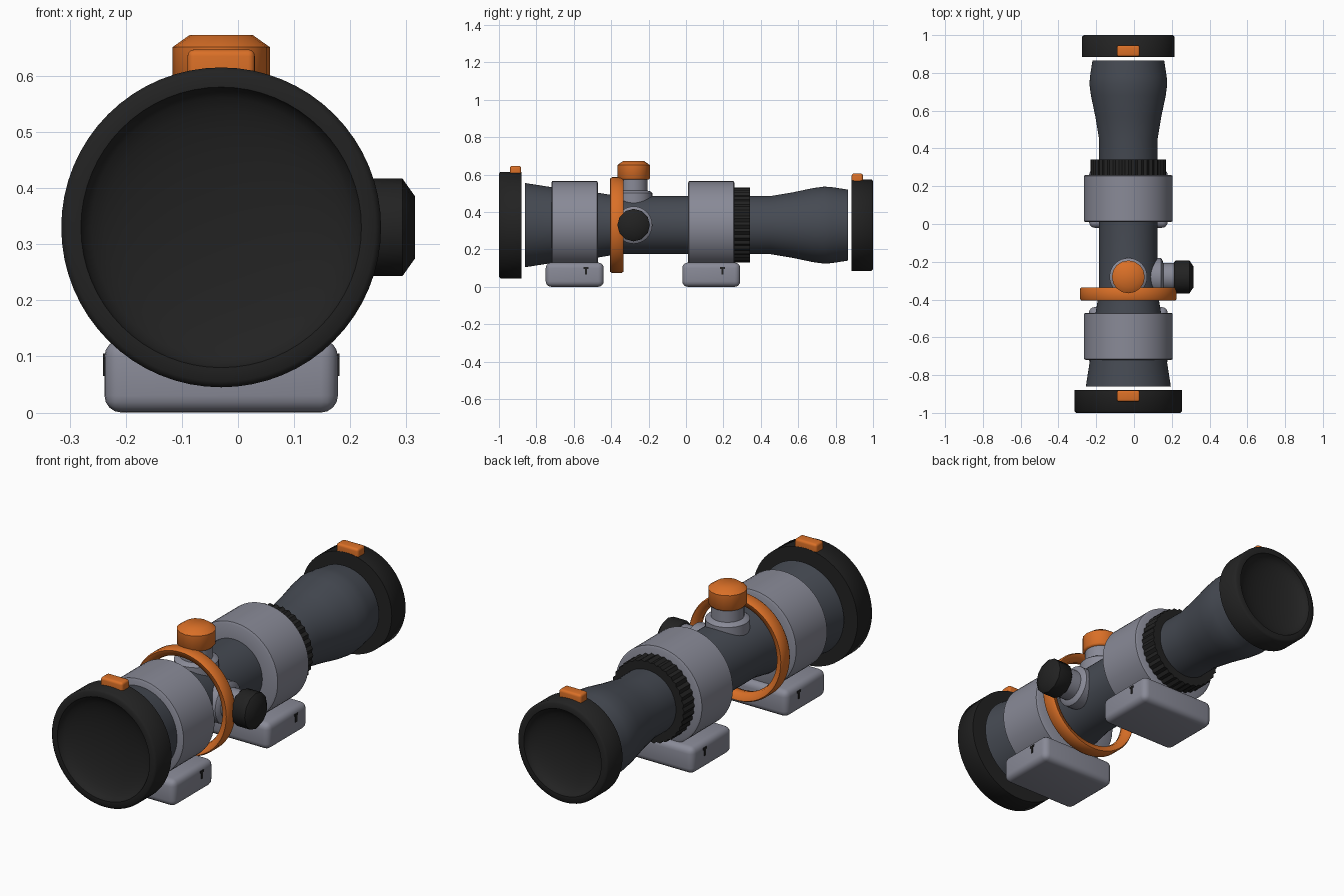
import bpy, bmesh, math
from mathutils import Matrix

cube = bpy.data.objects.get("Cube")
if cube:
    bpy.data.objects.remove(cube, do_unlink=True)

CX, CZ = -0.03, 0.33      # optical axis
KNOB_Y = -0.28            # turret position


def material(name, rgb):
    m = bpy.data.materials.new(name)
    m.use_nodes = True
    m.diffuse_color = (*rgb, 1)
    m.node_tree.nodes["Principled BSDF"].inputs["Base Color"].default_value = (*rgb, 1)
    return m


BLACK = material("black rubber", (0.016, 0.016, 0.016))
TUBE = material("dark blue grey", (0.06, 0.068, 0.085))
GREY = material("light grey metal", (0.25, 0.255, 0.31))
ORANGE = material("orange", (0.7, 0.16, 0.02))


def finish(bm, name, mat, angle):
    bmesh.ops.recalc_face_normals(bm, faces=bm.faces)
    mesh = bpy.data.meshes.new(name)
    bm.to_mesh(mesh)
    bm.free()
    mesh.materials.append(mat)
    ob = bpy.data.objects.new(name, mesh)
    bpy.context.collection.objects.link(ob)
    bpy.ops.object.select_all(action="DESELECT")
    ob.select_set(True)
    bpy.context.view_layer.objects.active = ob
    bpy.ops.object.shade_smooth_by_angle(angle=math.radians(angle))
    return ob


def lathe(name, profile, mat, axis="Y", at=(CX, 0, CZ), n=64, angle=35, ridge=1.0, closed=False):
    """Revolve (radius, distance) points; ridge scales every other column."""
    bm = bmesh.new()
    cols = []
    for i in range(n):
        a = 2 * math.pi * i / n
        k = ridge if i % 2 else 1.0
        cols.append([bm.verts.new((r * k * math.cos(a), r * k * math.sin(a), d)) for r, d in profile])
    steps = len(profile) if closed else len(profile) - 1
    for i in range(n):
        p, q = cols[i], cols[(i + 1) % n]
        for j in range(steps):
            k = (j + 1) % len(profile)
            bm.faces.new((p[j], q[j], q[k], p[k]))
    bmesh.ops.remove_doubles(bm, verts=bm.verts, dist=1e-5)
    turn = {"X": Matrix.Rotation(math.pi / 2, 4, "Y"),
            "Y": Matrix.Rotation(-math.pi / 2, 4, "X"),
            "Z": Matrix.Identity(4)}[axis]
    bm.transform(Matrix.Translation(at) @ turn)
    return finish(bm, name, mat, angle)


def box(name, center, size, mat, bevel=0.0):
    bm = bmesh.new()
    bmesh.ops.create_cube(bm, size=1)
    bm.transform(Matrix.Translation(center) @ Matrix.Diagonal((*size, 1)))
    if bevel:
        bmesh.ops.bevel(bm, geom=bm.edges[:], offset=bevel, segments=4, profile=0.5, affect="EDGES")
    return finish(bm, name, mat, 35)


# Main tube with flared objective and eyepiece
lathe("main_tube", [(0, -0.86), (0.225, -0.86), (0.2, -0.7), (0.178, -0.5), (0.155, -0.36),
                    (0.155, 0.45), (0.175, 0.57), (0.198, 0.68), (0.206, 0.74),
                    (0.203, 0.78), (0.19, 0.865), (0, 0.865)], TUBE)


# Dished end covers with their orange tabs
def cover(name, radius, outer, inner, tab_top):
    s = 1 if outer > inner else -1
    bowl = radius - 0.035
    dish = [(bowl * math.sin(t * math.pi / 16), outer - s * 0.07 * math.cos(t * math.pi / 16)) for t in range(9)]
    lathe(name, dish + [(radius - 0.01, outer), (radius, outer - s * 0.008),
                        (radius, inner), (0, inner)], BLACK, angle=60)
    z = CZ + radius
    box(name + "_tab", (CX, inner + s * 0.031, (z - 0.04 + tab_top) / 2),
        (0.12, 0.06, tab_top - z + 0.04), ORANGE, 0.012)


cover("front_cover", 0.285, -1.0, -0.88, 0.647)
cover("rear_cover", 0.245, 1.0, 0.885, 0.606)

# Mount rings, rounded feet and side screws
for name, y in (("front", -0.595), ("rear", 0.135)):
    lathe(name + "_mount_ring", [(0.14, y - 0.125), (0.225, y - 0.125), (0.235, y - 0.12),
                                 (0.235, y + 0.12), (0.225, y + 0.125), (0.14, y + 0.125)],
          GREY, angle=60, closed=True)
    box(name + "_mount_foot", (CX, y, 0.065), (0.416, 0.31, 0.13), GREY, 0.03)
    for side, word in ((-1, "right"), (1, "left")):
        x = CX + side * 0.208
        box(f"{name}_{word}_screw_head", (x, y + 0.06, 0.1), (0.006, 0.026, 0.01), BLACK)
        box(f"{name}_{word}_screw_stem", (x, y + 0.06, 0.083), (0.006, 0.012, 0.036), BLACK)

# Ridged zoom collar
lathe("zoom_collar", [(0.14, 0.25), (0.2, 0.25), (0.2, 0.342), (0.14, 0.342)], BLACK,
      n=72, ridge=0.96, closed=True)

# Free orange hoop
lathe("orange_hoop", [(0.222, -0.395), (0.25, -0.405), (0.256, -0.395), (0.256, -0.345),
                      (0.25, -0.335), (0.222, -0.345), (0.216, -0.37)], ORANGE, angle=60, closed=True)

# Top and side adjustment turrets
STEM = [(0, 0.1), (0.1, 0.1), (0.1, 0.172), (0.09, 0.18), (0.074, 0.185),
        (0.074, 0.25), (0, 0.25)]


def knob(low, high):
    return [(0, low), (0.08, low), (0.087, low + 0.008), (0.087, high - 0.022), (0.056, high), (0, high)]


hub = (CX, KNOB_Y, CZ)
lathe("top_turret_base", STEM, GREY, "Z", hub, 32)
lathe("top_turret_knob", knob(0.243, 0.343), ORANGE, "Z", hub, 16, 50)
lathe("side_turret_base", STEM, GREY, "X", hub, 32)
lathe("side_turret_knob", knob(0.243, 0.345), BLACK, "X", hub, 12, 50)
